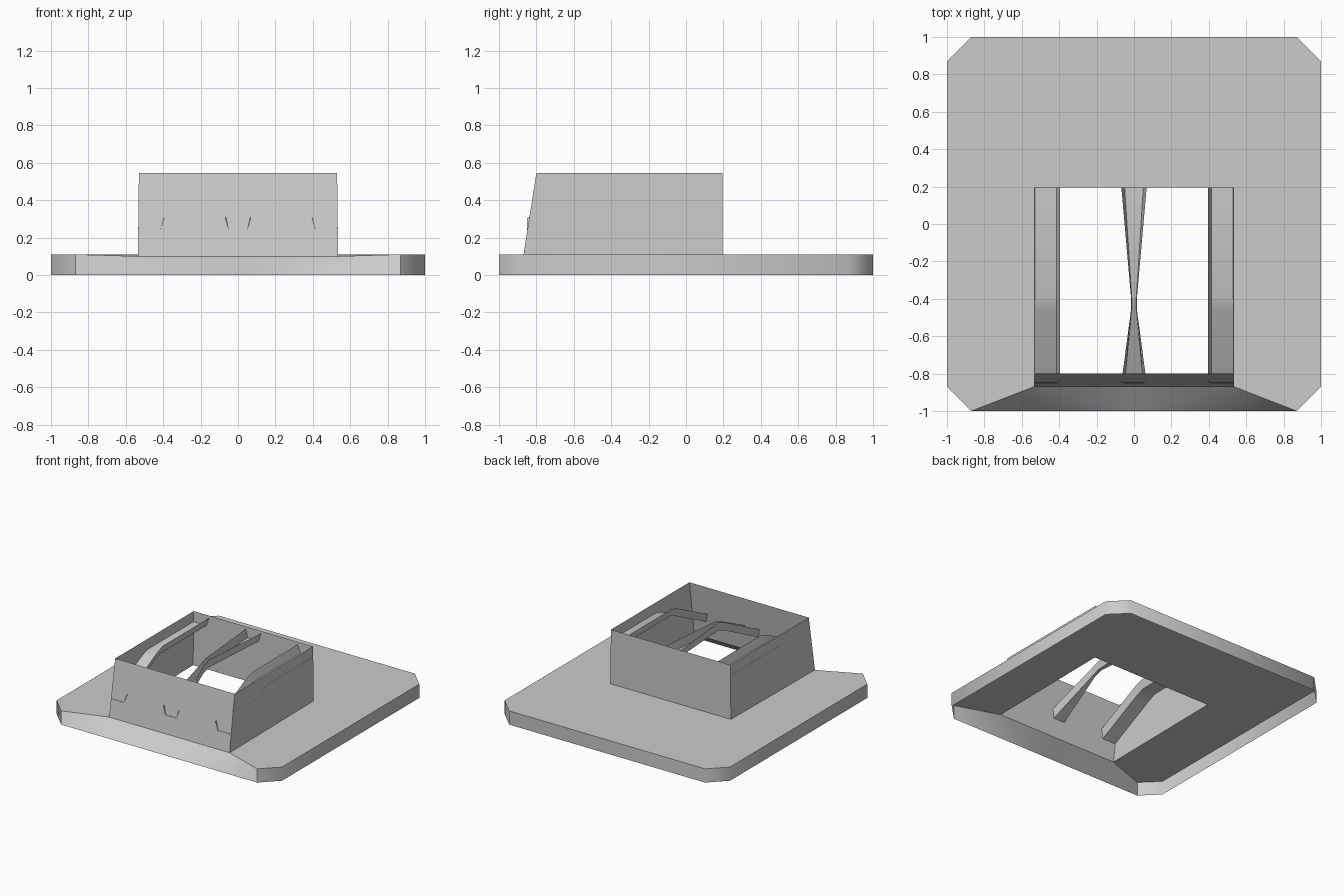
import bpy
from math import radians

cube = bpy.data.objects.get("Cube")
if cube:
    bpy.data.objects.remove(cube, do_unlink=True)

grey = bpy.data.materials.new("plain_grey")
grey.use_nodes = True
COLOUR = (0.6, 0.6, 0.6, 1)
grey.diffuse_color = COLOUR
grey.node_tree.nodes["Principled BSDF"].inputs["Base Color"].default_value = COLOUR


def sheet(name, verts, faces, angle=30):
    """Half of a thin sheet, mirrored across x = 0."""
    mesh = bpy.data.meshes.new(name)
    mesh.from_pydata(verts, [], faces)
    mesh.materials.append(grey)
    obj = bpy.data.objects.new(name, mesh)
    bpy.context.collection.objects.link(obj)
    mirror = obj.modifiers.new("mirror", 'MIRROR')
    mirror.use_clip = True
    bpy.ops.object.select_all(action='DESELECT')
    obj.select_set(True)
    bpy.context.view_layer.objects.active = obj
    bpy.ops.object.shade_smooth_by_angle(angle=radians(angle))
    return obj


def loft(name, rows, angle=30):
    """Join equal-length rows of points with quads."""
    n = len(rows[0])
    verts = [p for row in rows for p in row]
    faces = [(r * n + i, r * n + i + 1, (r + 1) * n + i + 1, (r + 1) * n + i)
             for r in range(len(rows) - 1) for i in range(n - 1)]
    return sheet(name, verts, faces, angle)


TOP, LOW, RIM = 0.11, 0.10, 0.545      # plate top, front lip, collar rim
W, FRONT, BACK = 0.535, -0.87, 0.195   # collar half width and ends

# Plate: flat top with a notch for the collar, open underneath
outer = [(0.87, -1), (1, -0.87), (1, 0.87), (0.87, 1), (0, 1)]
outer_top = [(x, y, TOP) for x, y in outer]
notch = [(0, BACK, TOP), (W, BACK, TOP), (W, FRONT, LOW)]
outline = notch + outer_top
sheet("plate_top", outline, [tuple(range(len(outline)))])

# Skirt around the plate, sloping in to the collar at the front
skirt_low = [(0, -1, 0), (0.62, -1, 0)] + [(x, y, 0) for x, y in outer]
skirt_top = [(0, FRONT, LOW), (W, FRONT, LOW)] + outer_top
loft("plate_skirt", [skirt_low, skirt_top], 50)

# Collar: four walls, the front one leaning back
collar_low = [(0, FRONT, LOW), (W, FRONT, LOW), (W, BACK, TOP), (0, BACK, TOP)]
collar_top = [(0, -0.8, RIM), (0.53, -0.8, RIM), (0.53, BACK, RIM), (0, BACK, RIM)]
loft("collar_walls", [collar_low, collar_top])

# Channel ribs: y, floor height, half width of the centre floor
stations = [(-0.85, 0.24, 0.05), (-0.46, 0.435, 0.012),
            (-0.39, 0.46, 0.012), (BACK, 0.46, 0.05)]
LIP = 0.065
loft("centre_rib", [[(0, y, z), (w, y, z), (w * 1.35, y, z + LIP)]
                    for y, z, w in stations])
loft("side_ribs", [[(0.395, y, z + LIP), (0.415, y, z), (0.532, y, z)]
                   for y, z, w in stations])
